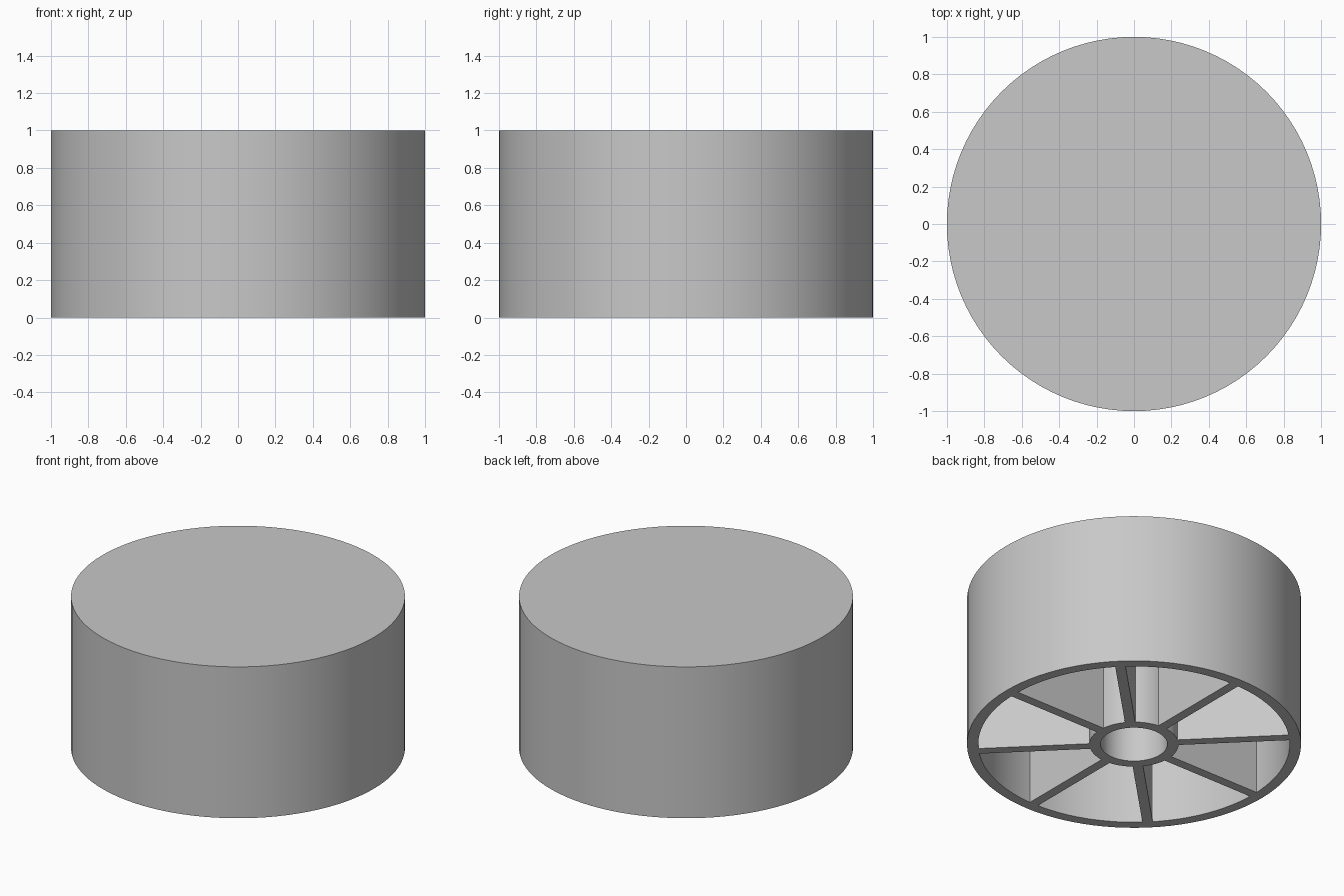
import bpy
import bmesh
from math import pi, radians
from mathutils import Matrix, Vector

cube = bpy.data.objects.get("Cube")
if cube:
    bpy.data.objects.remove(cube, do_unlink=True)

SEGMENTS = 96
RIBS = 8
OUTER, WALL = 1.0, 0.067
HUB_OUTER, HUB_INNER = 0.267, 0.2
HEIGHT = 1.0
RIB_WIDTH = 0.062
CEILING = HEIGHT - WALL

grey = bpy.data.materials.new("plain grey")
grey.use_nodes = True
grey.diffuse_color = (0.58, 0.58, 0.58, 1)
grey.node_tree.nodes["Principled BSDF"].inputs["Base Color"].default_value = grey.diffuse_color


def finish(bm, name):
    bmesh.ops.recalc_face_normals(bm, faces=bm.faces)
    mesh = bpy.data.meshes.new(name)
    bm.to_mesh(mesh)
    bm.free()
    mesh.materials.append(grey)
    obj = bpy.data.objects.new(name, mesh)
    bpy.context.collection.objects.link(obj)
    return obj


def lathe(name, profile):
    """Revolve a radius/height profile around the z axis."""
    bm = bmesh.new()
    verts = [bm.verts.new((r, 0, z)) for r, z in profile]
    edges = [bm.edges.new(pair) for pair in zip(verts, verts[1:])]
    bmesh.ops.spin(bm, geom=verts + edges, cent=(0, 0, 0), axis=(0, 0, 1),
                   angle=2 * pi, steps=SEGMENTS, use_duplicate=False)
    bmesh.ops.remove_doubles(bm, verts=bm.verts, dist=0.0001)
    return finish(bm, name)


# Hollow cap: top disc, outer wall and central tube, open underneath
inner = OUTER - WALL
cap = lathe("cap_shell", [
    (0, HEIGHT), (OUTER, HEIGHT), (OUTER, 0), (inner, 0), (inner, CEILING),
    (HUB_OUTER, CEILING), (HUB_OUTER, 0), (HUB_INNER, 0),
    (HUB_INNER, CEILING), (0, CEILING)])
bpy.ops.object.select_all(action='DESELECT')
cap.select_set(True)
bpy.context.view_layer.objects.active = cap
bpy.ops.object.shade_smooth_by_angle(angle=radians(30))

# Radial ribs joining the tube to the outer wall
start, end = HUB_OUTER - 0.006, inner + 0.004
top = CEILING + 0.01
bm = bmesh.new()
for i in range(RIBS):
    place = (Matrix.Rotation(2 * pi * i / RIBS, 4, 'Z')
             @ Matrix.Translation(((start + end) / 2, 0, top / 2))
             @ Matrix.Diagonal(Vector((end - start, RIB_WIDTH, top, 1))))
    bmesh.ops.create_cube(bm, size=1, matrix=place)
finish(bm, "radial_ribs")
